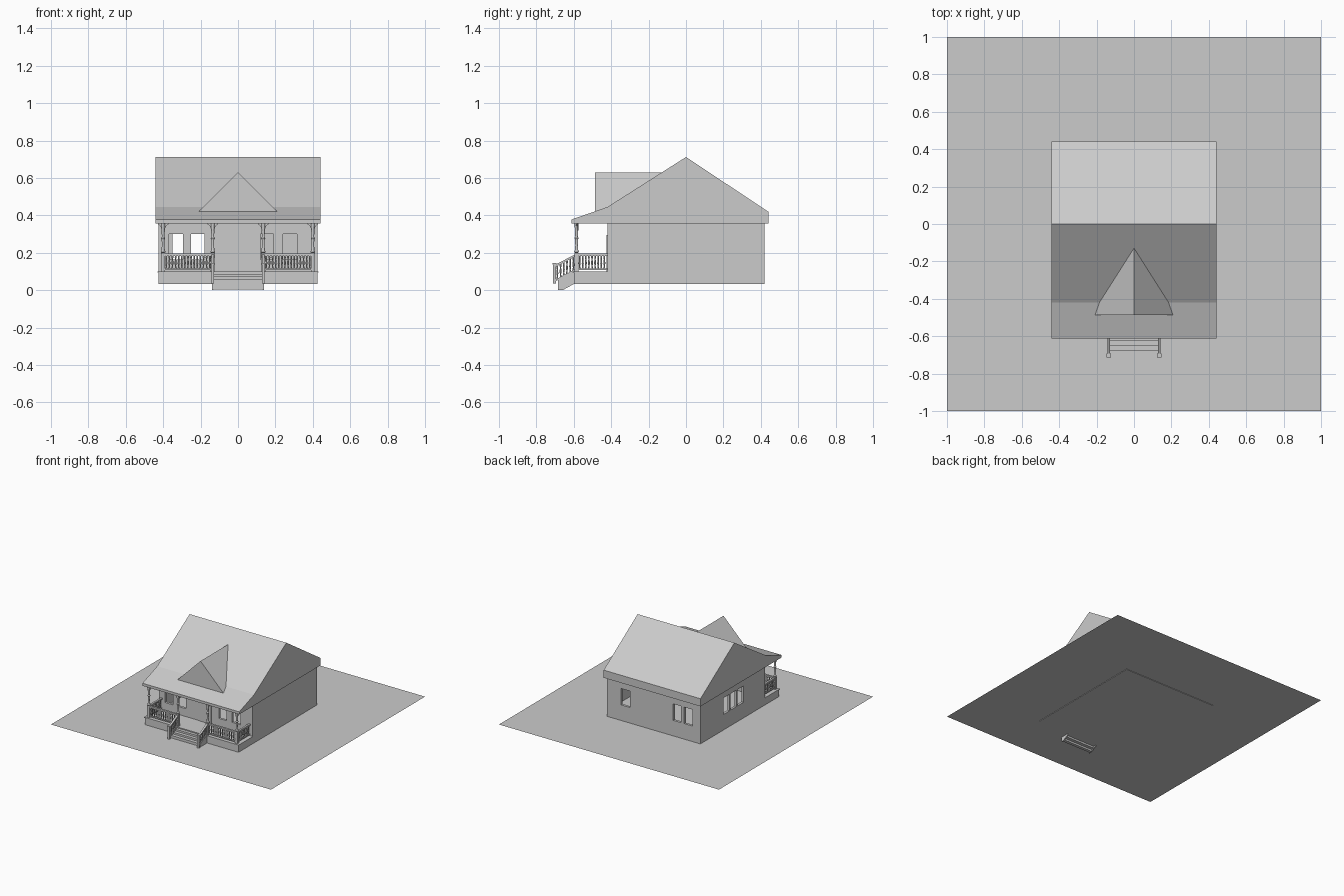
import bpy, bmesh, math
from mathutils import Vector

if "Cube" in bpy.data.objects:
    bpy.data.objects.remove(bpy.data.objects["Cube"])

GROUND, FLOOR, EAVE = 0.037, 0.10, 0.357


def finish(bm, name):
    bmesh.ops.recalc_face_normals(bm, faces=bm.faces)
    me = bpy.data.meshes.new(name)
    bm.to_mesh(me)
    bm.free()
    ob = bpy.data.objects.new(name, me)
    bpy.context.collection.objects.link(ob)
    return ob


def add_box(bm, x0, x1, y0, y1, z0, z1):
    vs = bmesh.ops.create_cube(bm, size=1)["verts"]
    for v in vs:
        v.co = Vector(((x0 + x1) / 2 + v.co.x * (x1 - x0),
                       (y0 + y1) / 2 + v.co.y * (y1 - y0),
                       (z0 + z1) / 2 + v.co.z * (z1 - z0)))


def box(name, *dims):
    bm = bmesh.new()
    add_box(bm, *dims)
    return finish(bm, name)


def add_prism(bm, pts, a, b, axis):
    """Extrude a 2D profile between a and b along axis x (y,z points) or y (x,z points)."""
    place = (lambda p, t: (t, p[0], p[1])) if axis == "x" else (lambda p, t: (p[0], t, p[1]))
    f = bm.faces.new([bm.verts.new(place(p, a)) for p in pts])
    new = bmesh.ops.extrude_face_region(bm, geom=[f])["geom"]
    shift = Vector((b - a, 0, 0)) if axis == "x" else Vector((0, b - a, 0))
    bmesh.ops.translate(bm, vec=shift, verts=[g for g in new if isinstance(g, bmesh.types.BMVert)])


def prism(name, pts, a, b, axis):
    bm = bmesh.new()
    add_prism(bm, pts, a, b, axis)
    return finish(bm, name)


def add_lathe(bm, x, y, z0, h, profile, n=8):
    """Turned post: profile is (radius, height fraction)."""
    rings = [[bm.verts.new((x + r * math.cos(2 * math.pi * i / n),
                            y + r * math.sin(2 * math.pi * i / n), z0 + h * t)) for i in range(n)]
             for r, t in profile]
    for lo, hi in zip(rings, rings[1:]):
        for i in range(n):
            bm.faces.new((lo[i], lo[(i + 1) % n], hi[(i + 1) % n], hi[i]))
    bm.faces.new(rings[0][::-1])
    bm.faces.new(rings[-1])


def add_beam(bm, p, q, w, h):
    """Straight or sloping bar with vertical ends."""
    side = (q - p).cross(Vector((0, 0, 1))).normalized() * w / 2
    up = Vector((0, 0, h / 2))
    a, b = [[bm.verts.new(e + s) for s in (side + up, -side + up, -side - up, side - up)] for e in (p, q)]
    bm.faces.new(a)
    bm.faces.new(b[::-1])
    for i in range(4):
        bm.faces.new((a[i], b[i], b[(i + 1) % 4], a[(i + 1) % 4]))


BALUSTER = [(.004, 0), (.004, .18), (.0025, .22), (.0055, .42), (.003, .72), (.0045, .8), (.004, 1)]


def railing(name, p, q, n):
    p, q = Vector(p), Vector(q)
    bm = bmesh.new()
    for z, w, h in ((.012, .01, .009), (.09, .016, .012)):
        up = Vector((0, 0, z))
        add_beam(bm, p + up, q + up, w, h)
    for i in range(1, n + 1):
        c = p.lerp(q, i / (n + 1))
        add_lathe(bm, c.x, c.y, c.z + .012, .076, BALUSTER)
    return finish(bm, name)


# ground sheet
bm = bmesh.new()
bmesh.ops.create_grid(bm, x_segments=1, y_segments=1, size=1)
bmesh.ops.translate(bm, vec=(0, 0, GROUND), verts=bm.verts)
finish(bm, "ground_sheet")

# hollow house walls with window openings
walls = box("house_walls", -.425, .425, -.42, .42, .033, EAVE)
room = box("room_cutter", -.405, .405, -.40, .40, FLOOR, .5)
bm = bmesh.new()
for x0, x1 in ((-.37, -.295), (-.25, -.18), (.12, .19), (.24, .315)):
    add_box(bm, x0, x1, -.45, -.38, .165, .30)          # front windows
for x0, x1 in ((-.351, -.278), (-.25, -.178), (.215, .297)):
    add_box(bm, x0, x1, .38, .45, .165, .30)            # back windows
for y0 in (-.14, -.05, .04):
    add_box(bm, -.45, -.38, y0, y0 + .08, .165, .30)    # left windows
windows = finish(bm, "window_cutter")
for cutter in (room, windows):
    mod = walls.modifiers.new(cutter.name, "BOOLEAN")
    mod.operation, mod.solver, mod.object = "DIFFERENCE", "EXACT", cutter
    cutter.hide_render = True
    cutter.hide_set(True)
box("interior_partition", .05, .405, -.005, .005, FLOOR, EAVE)
box("front_door", -.053, .053, -.424, -.41, FLOOR, .295)

# roof with a shallower porch slope, and the front gable
prism("main_roof", [(-.612, EAVE), (-.612, .378), (-.42, .445), (0, .712), (.44, .42), (.44, EAVE)],
      -.44, .44, "x")
prism("front_gable", [(-.21, .42), (.21, .42), (0, .63)], -.487, -.10, "y")

# porch base and stairs
box("porch_base", -.425, .425, -.60, -.42, .033, FLOOR - .006)
box("porch_floor", -.43, .43, -.606, -.42, FLOOR - .006, FLOOR)
prism("front_steps", [(-.60, .088), (-.625, .088), (-.625, .073), (-.652, .073), (-.652, .058),
                      (-.68, .058), (-.68, .003), (-.655, .003), (-.655, .018), (-.628, .018),
                      (-.628, .033), (-.60, .033)], -.135, .135, "x")
for s, side in ((-1, "left"), (1, "right")):
    # sloping side board under each stair rail
    prism("stair_stringer_" + side, [(-.60, .10), (-.685, .058), (-.685, .0), (-.66, .0), (-.60, .033)],
          s * .135 - .004, s * .135 + .004, "x")

# turned porch columns with curved brackets
COLUMN = [(.008, 0), (.013, .03), (.009, .08), (.007, .25), (.008, .45), (.011, .5), (.007, .55), (.011, 1)]
for i, x in enumerate((-.40, -.135, .135, .40)):
    bm = bmesh.new()
    add_box(bm, x - .011, x + .011, -.596, -.574, FLOOR, .20)
    add_lathe(bm, x, -.585, .20, EAVE - .20, COLUMN, 12)
    for s in (-1, 1):
        arc = [(x + s * (.028 - .022 * math.sin(a)), .352 - .055 * (1 - math.cos(a)))
               for a in [k * math.pi / 12 for k in range(7)]]
        add_prism(bm, [(x, EAVE), (x + s * .028, EAVE)] + arc + [(x, .297)], -.589, -.581, "y")
    finish(bm, "porch_column_%d" % (i + 1))

# porch and stair railings with newel posts
for s, side in ((-1, "left"), (1, "right")):
    railing("front_railing_" + side, (s * .135, -.585, FLOOR), (s * .40, -.585, FLOOR), 15)
    railing("side_railing_" + side, (s * .40, -.585, FLOOR), (s * .40, -.42, FLOOR), 9)
    railing("stair_railing_" + side, (s * .135, -.585, FLOOR), (s * .135, -.705, GROUND), 6)
    bm = bmesh.new()
    x = s * .135
    add_box(bm, x - .008, x + .008, -.711, -.695, GROUND, .138)
    add_box(bm, x - .011, x + .011, -.714, -.692, .138, .145)
    finish(bm, "stair_newel_" + side)
